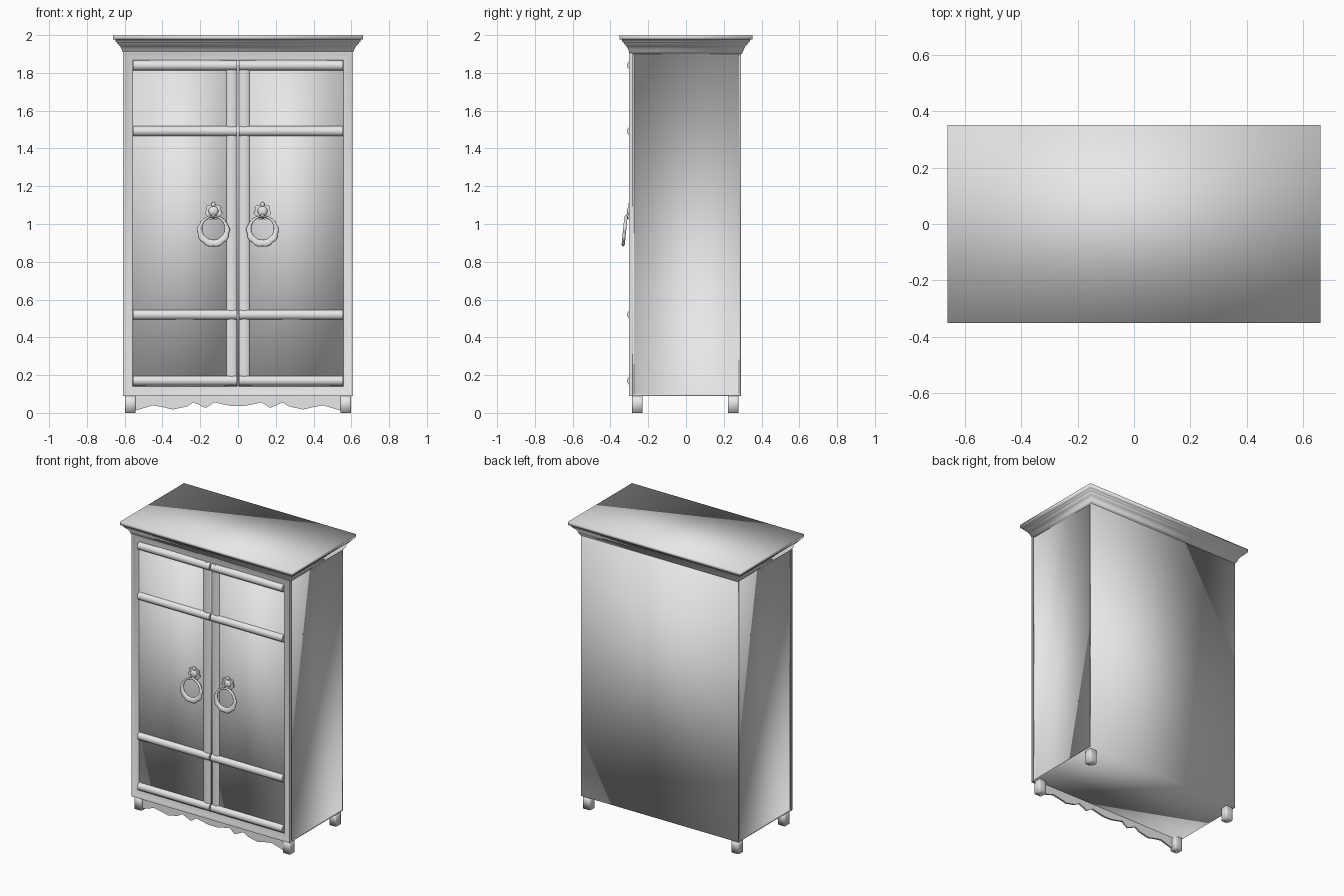
import bpy
import bmesh
from math import cos, sin, pi, radians
from mathutils import Vector

if "Cube" in bpy.data.objects:
    bpy.data.objects.remove(bpy.data.objects["Cube"], do_unlink=True)

grey = bpy.data.materials.new("plain_grey")
grey.use_nodes = True
grey.diffuse_color = (0.8, 0.8, 0.8, 1)
grey.node_tree.nodes["Principled BSDF"].inputs["Base Color"].default_value = (0.8, 0.8, 0.8, 1)


def finish(name, bm, sharp=180):
    """Smooth-shaded object; edges steeper than the angle stay crisp."""
    bmesh.ops.recalc_face_normals(bm, faces=bm.faces)
    mesh = bpy.data.meshes.new(name)
    bm.to_mesh(mesh)
    bm.free()
    mesh.materials.append(grey)
    mesh.shade_smooth()
    if sharp < 180:
        mesh.set_sharp_from_angle(angle=radians(sharp))
    obj = bpy.data.objects.new(name, mesh)
    bpy.context.collection.objects.link(obj)


def box_mesh(x, y, z):
    bm = bmesh.new()
    bmesh.ops.create_cube(bm, size=1)
    for v in bm.verts:
        v.co = Vector(r[0] if c < 0 else r[1] for c, r in zip(v.co, (x, y, z)))
    return bm


def prism(name, outline, direction):
    """Extrude a flat outline along a vector."""
    bm = bmesh.new()
    face = bm.faces.new([bm.verts.new(p) for p in outline])
    new = bmesh.ops.extrude_face_region(bm, geom=[face])["geom"]
    moved = [g for g in new if isinstance(g, bmesh.types.BMVert)]
    bmesh.ops.translate(bm, verts=moved, vec=direction)
    finish(name, bm, 40)


def loft(name, rings, closed=False, caps=False, sharp=180):
    """Skin a row of equal-length closed rings of points."""
    bm = bmesh.new()
    rows = [[bm.verts.new(p) for p in ring] for ring in rings]
    n = len(rows[0])
    for a, b in zip(rows, rows[1:] + (rows[:1] if closed else [])):
        for i in range(n):
            j = (i + 1) % n
            bm.faces.new((a[i], a[j], b[j], b[i]))
    if caps:
        bm.faces.new(rows[0])
        bm.faces.new(rows[-1])
    finish(name, bm, sharp)


def half_round(low, high, depth, steps=10):
    """Points (across, y) of a shallow bulge standing on the door face."""
    mid, half = (low + high) / 2, (high - low) / 2
    return [(mid - half * cos(pi * i / steps), -0.286 - depth * sin(pi * i / steps))
            for i in range(steps + 1)]


# Carcass, softly shaded over its corners, with sunken side panels
bm = box_mesh((-0.605, 0.605), (-0.284, 0.29), (0.09, 1.915))
bm.normal_update()
sides = [f for f in bm.faces if abs(f.normal.x) > 0.9]
bmesh.ops.inset_individual(bm, faces=sides, thickness=0.013)
bmesh.ops.inset_individual(bm, faces=sides, thickness=0.001, depth=-0.006)
finish("carcass", bm)

# Coved moulding framing the doors, highest at its outer edge
frame_profile = [(0, -0.284), (0, -0.302), (0.006, -0.302), (0.016, -0.297),
                 (0.03, -0.292), (0.052, -0.288)]
frame_rings = []
for inset, y in frame_profile:
    x, low, high = 0.608 - inset, 0.09 + inset, 1.918 - inset
    frame_rings.append([(-x, y, low), (x, y, low), (x, y, high), (-x, y, high)])
loft("front_frame", frame_rings, sharp=60)

# Stepped cornice, overhanging on all four sides
cornice_profile = [(0, 1.90), (0.008, 1.915), (0.012, 1.928), (0.02, 1.942),
                   (0.034, 1.955), (0.036, 1.963), (0.043, 1.965), (0.043, 1.976),
                   (0.056, 1.978), (0.056, 2.0)]
cornice_rings = []
for out, z in cornice_profile:
    x, y = 0.605 + out, 0.295 + out
    cornice_rings.append([(-x, -y, z), (x, -y, z), (x, y, z), (-x, y, z)])
loft("cornice", cornice_rings, caps=True)

# Scalloped apron between the front feet
wave = [(0.55, 0.01), (0.525, 0.018), (0.45, 0.04), (0.40, 0.031), (0.345, 0.018),
        (0.27, 0.034), (0.235, 0.056), (0.205, 0.042), (0.17, 0.026), (0.125, 0.056),
        (0.08, 0.046), (0.03, 0.036)]
lower = [(-x, z) for x, z in wave] + [(x, z) for x, z in reversed(wave)]
prism("apron", [(x, -0.276, z) for x, z in lower + [(0.55, 0.095), (-0.55, 0.095)]],
      (0, 0.012, 0))

rails = {"bottom": 0.144, "lower": 0.493, "upper": 1.465, "top": 1.813}

for side, s in (("left", 1), ("right", -1)):
    # Square feet with softened corners
    for place, y in (("front", -0.285), ("back", 0.222)):
        bm = box_mesh(sorted((s * 0.542, s * 0.598)), (y, y + 0.056), (0, 0.095))
        upright = [e for e in bm.edges
                   if abs(e.verts[0].co.z - e.verts[1].co.z) > 0.05]
        bmesh.ops.bevel(bm, geom=upright, offset=0.007, segments=2,
                        affect='EDGES', profile=0.5)
        finish(f"{place}_{side}_foot", bm)

    # Softly shaded door panel, inner stile and four cross rails
    finish(f"{side}_door_panel",
           box_mesh(sorted((s * 0.004, s * 0.558)), (-0.289, -0.28), (0.14, 1.868)))
    prism(f"{side}_door_stile",
          [(s * x, y, 0.144) for x, y in half_round(0.006, 0.062, 0.012)], (0, 0, 1.72))
    for label, z in rails.items():
        prism(f"{side}_door_{label}_rail",
              [(s * 0.005, y, c) for c, y in half_round(z, z + 0.053, 0.026)],
              (s * 0.551, 0, 0))

    # Lobed handle backplate
    cx, cz = s * 0.13, 1.066
    lobes = []
    for i in range(56):
        a = 2 * pi * i / 56
        r = 0.043 + 0.004 * cos(7 * (a - pi / 2))
        lobes.append((cx + r * cos(a), -0.286, cz + r * sin(a)))
    prism(f"{side}_handle_backplate", lobes, (0, -0.012, 0))

    # Domed boss, finial and the knuckle holding the ring
    for label, z, y, size in (("boss", 1.068, -0.298, (0.026, 0.014, 0.026)),
                              ("finial", 1.103, -0.297, (0.011, 0.008, 0.013)),
                              ("knuckle", 1.04, -0.304, (0.012, 0.017, 0.014))):
        bm = bmesh.new()
        bmesh.ops.create_uvsphere(bm, u_segments=16, v_segments=10, radius=1)
        for v in bm.verts:
            v.co = Vector(c * k for c, k in zip(v.co, size)) + Vector((cx, y, z))
        finish(f"{side}_handle_{label}", bm)

    # Hanging ring: heavier and scalloped toward the bottom, tilted outward
    ring = []
    for i in range(96):
        a = 2 * pi * i / 96
        thick = 0.023 - 0.012 * sin(a)
        if sin(a) < 0.1:
            thick += 0.005 * abs(cos(5 * a))
        section = []
        for k in range(10):
            t = 2 * pi * k / 10
            r = 0.059 + thick / 2 * (1 + cos(t))
            y = -0.324 + 0.1 * r * sin(a) + 0.009 * sin(t)
            section.append((cx + r * cos(a), y, 0.976 + r * sin(a)))
        ring.append(section)
    loft(f"{side}_handle_ring", ring, closed=True)
